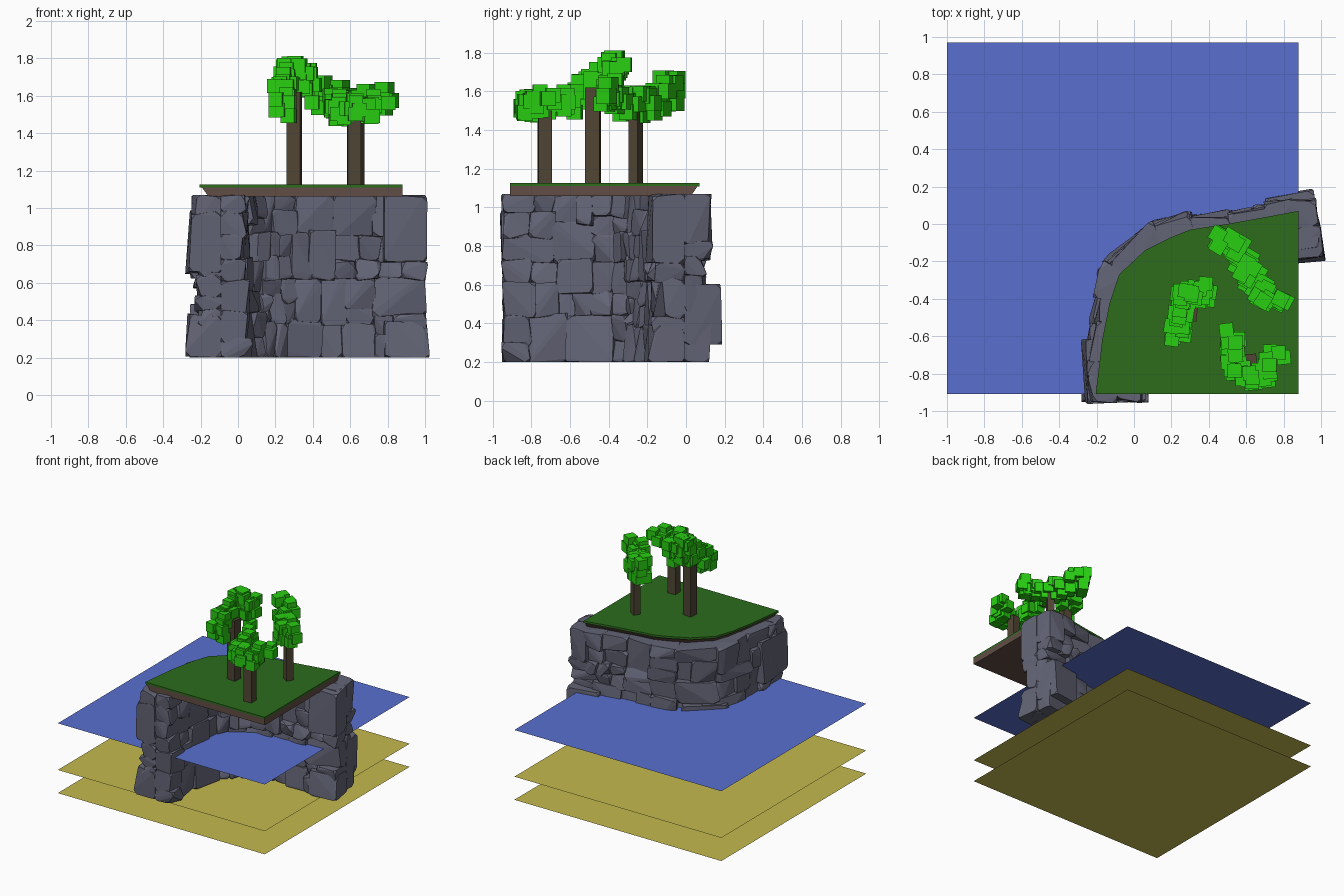
import bpy, bmesh, math, random
from mathutils import Vector, Matrix

if "Cube" in bpy.data.objects:
    bpy.data.objects.remove(bpy.data.objects["Cube"])

R = random.Random(11)


def material(name, rgb):
    m = bpy.data.materials.new(name)
    m.diffuse_color = (*rgb, 1)
    m.use_nodes = True
    m.node_tree.nodes["Principled BSDF"].inputs["Base Color"].default_value = m.diffuse_color
    return m


WATER = material("water", (0.10, 0.16, 0.62))
SAND = material("sand", (0.56, 0.49, 0.08))
ROCK = material("rock", (0.125, 0.128, 0.18))
GRASS = material("grass", (0.026, 0.15, 0.012))
DIRT = material("dirt", (0.12, 0.075, 0.06))
BARK = material("bark", (0.08, 0.06, 0.035))
LEAF = material("leaf", (0.022, 0.62, 0.006))


def finish(name, bm, mat, normals=True):
    if normals:
        bmesh.ops.recalc_face_normals(bm, faces=bm.faces[:])
    me = bpy.data.meshes.new(name)
    bm.to_mesh(me)
    bm.free()
    me.materials.append(mat)
    ob = bpy.data.objects.new(name, me)
    bpy.context.collection.objects.link(ob)
    return ob


def box(bm, centre, size, yaw=0):
    bmesh.ops.create_cube(bm, size=1, matrix=Matrix.Translation(centre)
                          @ Matrix.Rotation(yaw, 4, 'Z') @ Matrix.Diagonal((*size, 1)))


# Flat sheets: two sand beds and the water surface
for name, z, mat in (("sea_bed", 0, SAND), ("sand_layer", 0.19, SAND), ("water_surface", 0.573, WATER)):
    bm = bmesh.new()
    bm.faces.new([bm.verts.new((x, y, z)) for x, y in
                  ((-1, -0.91), (0.88, -0.91), (0.88, 0.97), (-1, 0.97))])
    finish(name, bm, mat, False)

# Ground slabs: the corner at the front right is square, the rest is a curved edge
EDGE = [(0.88, -0.91), (0.88, 0.07), (0.72, 0.04), (0.5, 0.0), (0.3, -0.03), (0.2, -0.07),
        (0.06, -0.14), (-0.08, -0.27), (-0.13, -0.42), (-0.17, -0.62), (-0.205, -0.91)]


def slab(name, z0, z1, k0, k1, mat):
    bm = bmesh.new()
    rings = [[bm.verts.new((0.88 + (x - 0.88) * k, -0.91 + (y + 0.91) * k, z)) for x, y in EDGE]
             for z, k in ((z0, k0), (z1, k1))]
    bm.faces.new(rings[0][::-1])
    bm.faces.new(rings[1])
    n = len(EDGE)
    for i in range(n):
        j = (i + 1) % n
        bm.faces.new((rings[0][i], rings[0][j], rings[1][j], rings[1][i]))
    finish(name, bm, mat)


slab("dirt_layer", 1.06, 1.11, 0.955, 0.99, DIRT)
slab("grass_top", 1.108, 1.125, 1, 1, GRASS)

# Cliff: irregular stones on both sides of a curved centre line
PATH = [Vector(p) for p in ((-0.09, -0.93), (-0.09, -0.7), (-0.075, -0.5), (-0.03, -0.3), (0.09, -0.18),
                            (0.28, -0.09), (0.5, -0.055), (0.75, -0.04), (0.97, -0.01))]
LENS = [(b - a).length for a, b in zip(PATH, PATH[1:])]
TOTAL = sum(LENS)


def on_path(s, off, z):
    """Point at distance s along the centre line, moved sideways by off."""
    def raw(t):
        t = max(-0.1, min(TOTAL + 0.1, t))
        for i, l in enumerate(LENS):
            if t <= l or i == len(LENS) - 1:
                return PATH[i].lerp(PATH[i + 1], t / l)
            t -= l
    d = (raw(s + 0.06) - raw(s - 0.06)).normalized()
    p = raw(s) + Vector((-d.y, d.x)) * off
    return Vector((p.x, p.y, z))


def hull(bm, pts):
    vs = [bm.verts.new(p) for p in pts]
    r = bmesh.ops.convex_hull(bm, input=vs)
    dead = [v for v in set(r["geom_interior"]) | set(r["geom_unused"]) if isinstance(v, bmesh.types.BMVert)]
    bmesh.ops.delete(bm, geom=list(set(dead)), context='VERTS')


def stone(bm, s0, s1, z0, z1, side, depth):
    """Chiselled block: three chamfer points per corner, wrapped in a convex hull."""
    pts = []
    c = ((s0 + s1) / 2, depth / 2, (z0 + z1) / 2)
    h = ((s1 - s0) / 2 + 0.006, depth / 2, (z1 - z0) / 2 + 0.006)
    for a in (-1, 1):
        for b in (-1, 1):
            for e in (-1, 1):
                j = [R.uniform(-0.012, 0.01), R.uniform(-0.03, 0.015) if b > 0 else 0, R.uniform(-0.012, 0.01)]
                for k in range(3):
                    cut = [0, 0, 0]
                    cut[k] = R.uniform(0.012, 0.035)
                    q = [c[i] + (a, b, e)[i] * (h[i] + j[i] - cut[i]) for i in range(3)]
                    pts.append(on_path(q[0], side * q[1], max(0.2, min(1.07, q[2]))))
    hull(bm, pts)


def split(s0, s1, z0, z1):
    """Break a wall rectangle into uneven stones."""
    w, h = s1 - s0, z1 - z0
    if w < R.uniform(0.15, 0.31) and h < R.uniform(0.13, 0.33):
        return [(s0, s1, z0, z1)]
    t = R.uniform(0.36, 0.64)
    if w > h * R.uniform(0.8, 1.5):
        m = s0 + w * t
        return split(s0, m, z0, z1) + split(m, s1, z0, z1)
    m = z0 + h * t
    return split(s0, s1, z0, m) + split(s0, s1, m, z1)


bm = bmesh.new()
for side in (1, -1):
    for r in split(-0.01, TOTAL + 0.01, 0.2, 1.065):
        stone(bm, *r, side, R.uniform(0.11, 0.165))
# larger stones at the two ends and a flared foot
for s0, s1, z0, z1, side, d in ((-0.02, 0.3, 0.66, 0.97, 1, 0.185), (TOTAL - 0.24, TOTAL + 0.01, 0.3, 0.59, 1, 0.185),
                                (-0.01, 0.26, 0.2, 0.42, 1, 0.18), (TOTAL - 0.2, TOTAL + 0.02, 0.2, 0.38, -1, 0.18),
                                (0.6, 0.85, 0.4, 0.6, 1, 0.18), (TOTAL - 0.2, TOTAL + 0.01, 0.72, 1.06, -1, 0.18)):
    stone(bm, s0, s1, z0, z1, side, d)
# solid core closing the joints between stones
for i in range(14):
    a, b = (0.03 + (TOTAL - 0.06) * k / 14 for k in (i, i + 1))
    hull(bm, [on_path(s, o, z) for s in (a, b) for o in (-0.085, 0.085) for z in (0.21, 1.06)])
bmesh.ops.dissolve_limit(bm, angle_limit=math.radians(4), verts=bm.verts[:], edges=bm.edges[:])
finish("rock_cliff", bm, ROCK)

# Trees: square trunk and a crown of small cubes scattered along a bent path
TREES = [
    ("left", (0.30, -0.48), 0.075, 1.62, -0.12, 0.075,
     [(0.23, -0.61, 1.56), (0.24, -0.48, 1.60), (0.27, -0.39, 1.70), (0.34, -0.35, 1.69), (0.39, -0.38, 1.63)], 0.09),
    ("back", (0.64, -0.26), 0.055, 1.52, -0.52, 0.08,
     [(0.45, -0.08, 1.61), (0.55, -0.14, 1.57), (0.61, -0.25, 1.53), (0.68, -0.38, 1.56), (0.79, -0.41, 1.60)], 0.065),
    ("front", (0.62, -0.73), 0.07, 1.5, 0.06, 0.075,
     [(0.53, -0.58, 1.56), (0.51, -0.69, 1.53), (0.57, -0.82, 1.52), (0.70, -0.81, 1.53), (0.78, -0.70, 1.56)], 0.05),
]
for name, (x, y), w, top, yaw, size, path, rise in TREES:
    bm = bmesh.new()
    box(bm, (x, y, (1.12 + top) / 2), (w, w, top - 1.12), yaw)
    finish(name + "_trunk", bm, BARK)
    bm = bmesh.new()
    n = 54
    for i in range(n):
        t = i / n * (len(path) - 1)
        k = int(t)
        p = Vector(path[k]).lerp(Vector(path[k + 1]), t - k)
        p += Vector((R.uniform(-0.045, 0.045), R.uniform(-0.045, 0.045), R.uniform(-rise, rise)))
        box(bm, p, (size, size, size), yaw + R.uniform(-0.06, 0.06))
    finish(name + "_crown", bm, LEAF)
